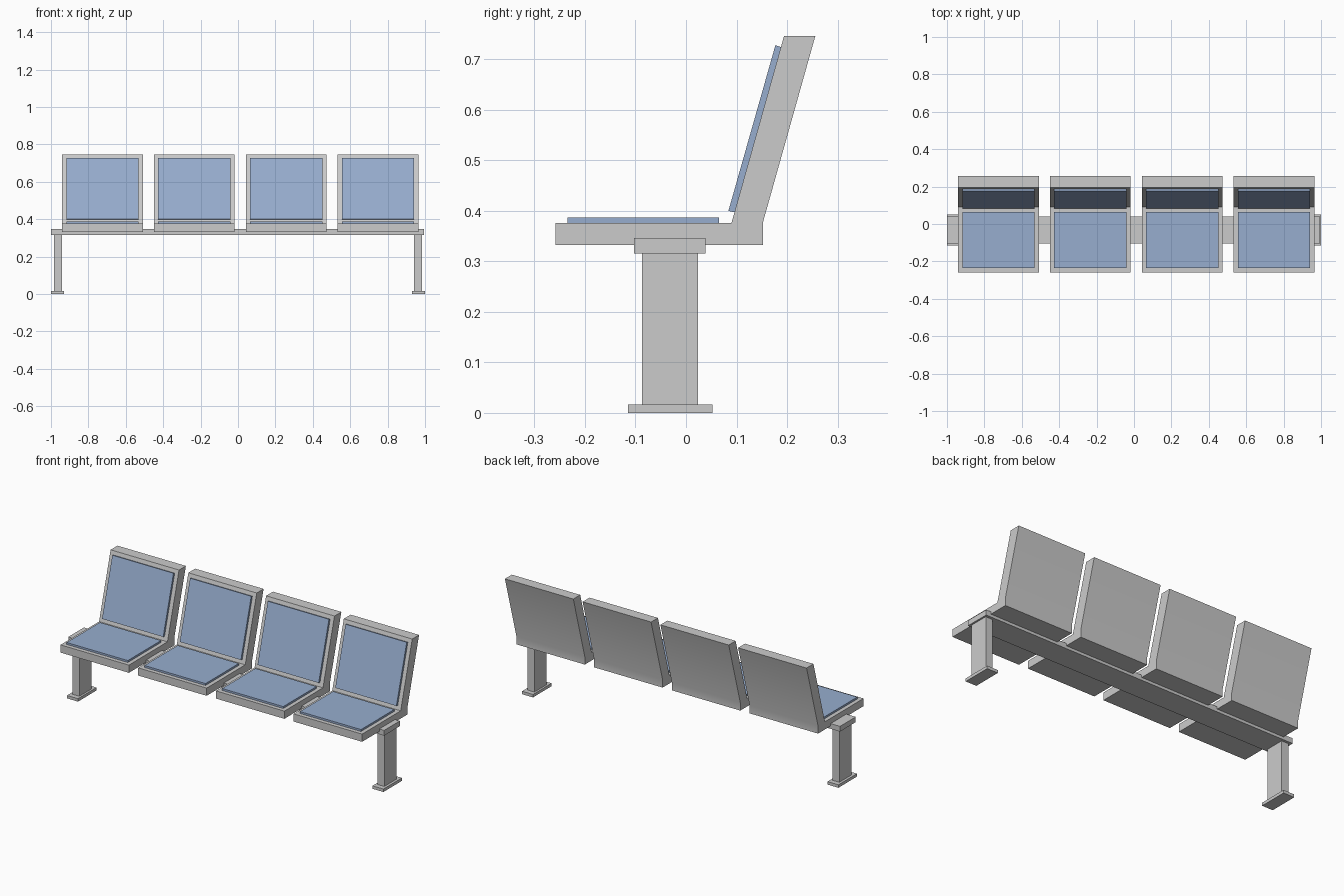
import bpy
import bmesh

cube = bpy.data.objects.get("Cube")
if cube:
    bpy.data.objects.remove(cube, do_unlink=True)


def make_material(name, rgb):
    mat = bpy.data.materials.new(name)
    mat.use_nodes = True
    colour = (*rgb, 1)
    mat.diffuse_color = colour
    mat.node_tree.nodes["Principled BSDF"].inputs["Base Color"].default_value = colour
    return mat


grey = make_material("light grey", (0.6, 0.6, 0.6))
blue = make_material("pale blue", (0.31, 0.42, 0.62))


def extrude_profile(name, profile, x0, x1, mat):
    """Sweep a side profile of (y, z) points from x0 to x1."""
    bm = bmesh.new()
    face = bm.faces.new([bm.verts.new((x0, y, z)) for y, z in profile])
    swept = bmesh.ops.extrude_face_region(bm, geom=[face])["geom"]
    verts = [v for v in swept if isinstance(v, bmesh.types.BMVert)]
    bmesh.ops.translate(bm, verts=verts, vec=(x1 - x0, 0, 0))
    bmesh.ops.recalc_face_normals(bm, faces=bm.faces)
    mesh = bpy.data.meshes.new(name)
    bm.to_mesh(mesh)
    bm.free()
    mesh.materials.append(mat)
    obj = bpy.data.objects.new(name, mesh)
    bpy.context.collection.objects.link(obj)
    return obj


def box(name, x, y, z, mat):
    profile = [(y[0], z[0]), (y[1], z[0]), (y[1], z[1]), (y[0], z[1])]
    return extrude_profile(name, profile, *x, mat)


# Seat shell: flat base bending into a leaning back
shell = [(-0.258, 0.332), (0.152, 0.332), (0.152, 0.376), (0.256, 0.746),
         (0.194, 0.746), (0.09, 0.376), (-0.258, 0.376)]
back_pad = [(0.084, 0.4), (0.097, 0.397), (0.189, 0.724), (0.177, 0.728)]
SHELL_HALF, PAD_HALF, SPACING, ROW_CENTRE = 0.216, 0.193, 0.491, 0.012

for i in range(4):
    x = ROW_CENTRE + (i - 1.5) * SPACING
    seat = extrude_profile(f"seat_shell_{i + 1}", shell, x - SHELL_HALF, x + SHELL_HALF, grey)
    # Soften only the shallow bend at the rear
    bpy.ops.object.select_all(action="DESELECT")
    seat.select_set(True)
    bpy.context.view_layer.objects.active = seat
    bpy.ops.object.shade_smooth_by_angle(angle=0.52)
    pad_x = (x - PAD_HALF, x + PAD_HALF)
    box(f"seat_pad_{i + 1}", pad_x, (-0.235, 0.065), (0.375, 0.387), blue)
    extrude_profile(f"back_pad_{i + 1}", back_pad, *pad_x, blue)

# Beam under the seats
box("support_beam", (-1, 0.995), (-0.103, 0.039), (0.316, 0.346), grey)

# Legs with foot plates at both ends
for side, s in (("left", 1), ("right", -1)):
    box(f"{side}_leg", (s * 0.941, s * 0.985), (-0.087, 0.024), (0.017, 0.318), grey)
    box(f"{side}_foot", (s * 0.93, s * 0.999), (-0.115, 0.052), (0, 0.017), grey)
